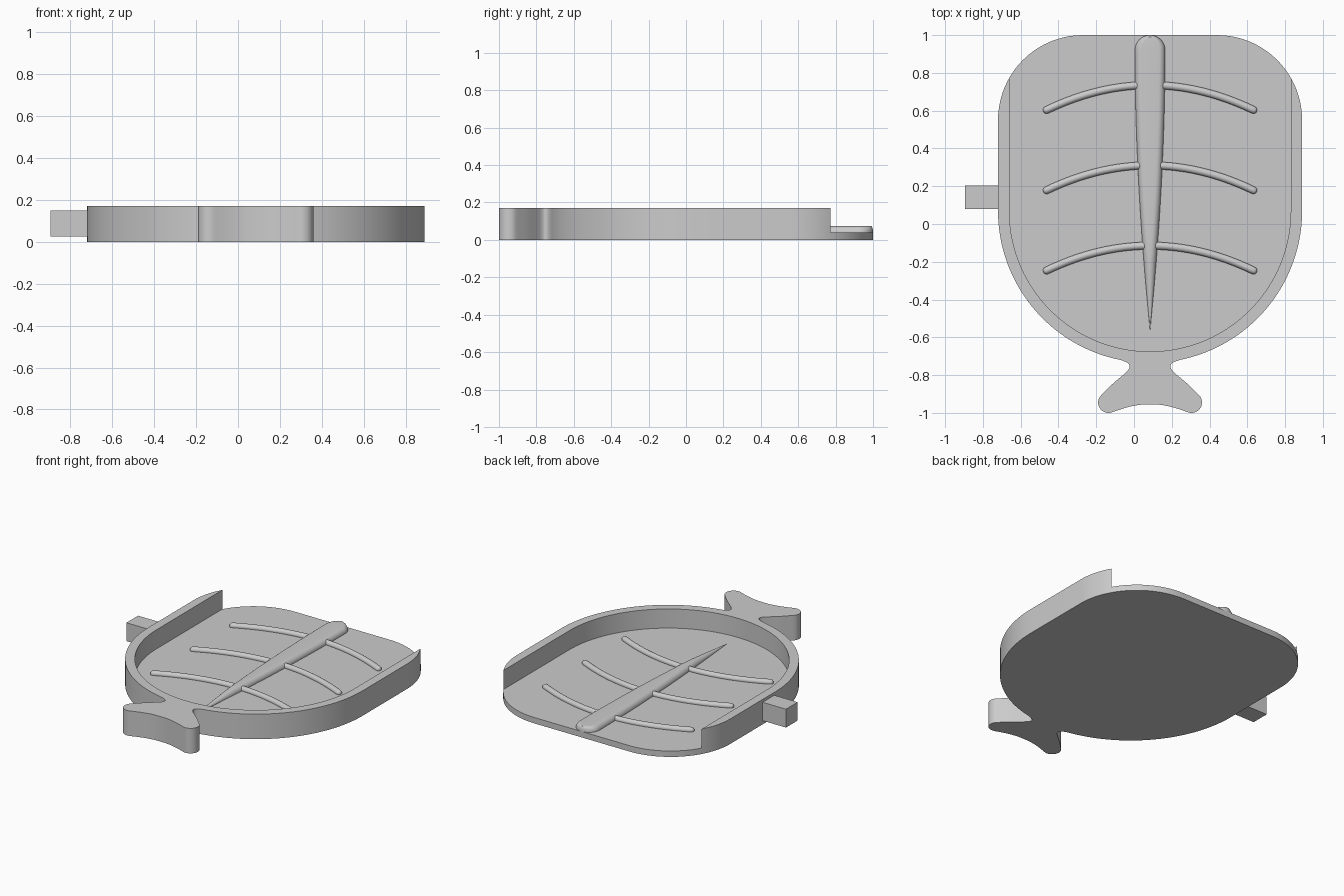
import bpy, bmesh
from math import sin, cos, pi, radians, sqrt, asin
from mathutils import Vector

if "Cube" in bpy.data.objects:
    bpy.data.objects.remove(bpy.data.objects["Cube"])

CX = 0.085            # symmetry line of the tray
R_OUT, R_IN = 0.805, 0.745
BOWL_Y = 0.07         # centre of the rounded front
FLOOR, TOP = 0.04, 0.17

grey = bpy.data.materials.new("plain grey")
grey.use_nodes = True
colour = (0.6, 0.6, 0.6, 1)
grey.diffuse_color = colour
grey.node_tree.nodes["Principled BSDF"].inputs["Base Color"].default_value = colour


def make_object(name, bm):
    bmesh.ops.recalc_face_normals(bm, faces=bm.faces)
    mesh = bpy.data.meshes.new(name)
    bm.to_mesh(mesh)
    bm.free()
    mesh.materials.append(grey)
    obj = bpy.data.objects.new(name, mesh)
    bpy.context.collection.objects.link(obj)
    return obj


def smooth(obj, angle=35):
    bpy.ops.object.select_all(action="DESELECT")
    obj.select_set(True)
    bpy.context.view_layer.objects.active = obj
    bpy.ops.object.shade_smooth_by_angle(angle=radians(angle))


def prism(name, outline, z0, z1):
    bm = bmesh.new()
    face = bm.faces.new([bm.verts.new((x + CX, y, z0)) for x, y in outline])
    ext = bmesh.ops.extrude_face_region(bm, geom=[face])["geom"]
    moved = [v for v in ext if isinstance(v, bmesh.types.BMVert)]
    bmesh.ops.translate(bm, verts=moved, vec=(0, 0, z1 - z0))
    return make_object(name, bm)


def arc(cx, cy, r, a0, a1, n):
    steps = [radians(a0 + (a1 - a0) * i / n) for i in range(n + 1)]
    return [(cx + r * cos(a), cy + r * sin(a)) for a in steps]


def spline(points, n=5):
    """Smooth curve through all the points."""
    p = [Vector(q) for q in [points[0]] + points + [points[-1]]]
    out = []
    for a, b, c, d in zip(p, p[1:], p[2:], p[3:]):
        for i in range(n):
            t = i / n
            v = 0.5 * (2 * b + (c - a) * t + (2 * a - 5 * b + 4 * c - d) * t ** 2
                       + (3 * b - a - 3 * c + d) * t ** 3)
            out.append(tuple(v))
    return out + [tuple(points[-1])]


def mirrored(half):
    """Close a half outline that starts and ends near the symmetry line."""
    return half + [(-x, y) for x, y in reversed(half) if x > 1e-5]


# Tray body with fish-tail grip: half outline from the back to the tail middle
neck_u = 0.185
neck_angle = -90 + asin(neck_u / R_OUT) * 180 / pi
half = arc(0.355, 0.55, 0.45, 90, 0, 20)
half += arc(0, BOWL_Y, R_OUT, 0, neck_angle, 36)
half += spline([half[-1], (0.15, -0.722), (0.12, -0.735), (0.108, -0.752),
                (0.115, -0.772), (0.14, -0.797), (0.2, -0.848), (0.255, -0.903)])[1:]
half += arc(0.22, -0.945, 0.055, 45, -110, 14)[1:]
half += spline([half[-1], (0.13, -0.973), (0.06, -0.958), (0, -0.955)])[1:]
tray = prism("tray_body", mirrored(half), 0, TOP)

# Hollow, open at the back
hollow = [(R_IN, 1.2)] + arc(0, BOWL_Y, R_IN, 0, -90, 44)
cutter = prism("hollow_cutter", mirrored(hollow), FLOOR, TOP + 0.2)
cutter.hide_render = True
cut = tray.modifiers.new("hollow", "BOOLEAN")
cut.operation, cut.solver, cut.object = "DIFFERENCE", "EXACT", cutter
bpy.context.view_layer.objects.active = tray
bpy.ops.object.modifier_apply(modifier=cut.name)
bpy.data.objects.remove(cutter)
smooth(tray)

# Side peg
bpy.ops.mesh.primitive_cube_add(size=1, location=(-0.8, 0.1425, 0.0875))
peg = bpy.context.object
peg.name = "side_peg"
peg.scale = (0.19, 0.125, 0.125)
peg.data.materials.append(grey)


# Tapering spine: rounded bar with a round back end and a pointed front end
def spine_width(y):
    if y > 0.92:
        return sqrt(max(0.08 ** 2 - (y - 0.92) ** 2, 0))
    t = (0.92 - y) / 1.48
    return 0.08 * (1 - t ** 1.9)


stations = [0.92 + 0.08 * sin(pi / 2 * (1 - i / 10)) for i in range(10)]
stations += [0.92 - 1.48 * i / 24 for i in range(25)]
bm = bmesh.new()
rings = []
for y in stations:
    w = max(spine_width(y), 0.001)
    r = min(w, 0.034)             # edge rounding
    side = [(w - r + r * cos(i * pi / 16), r * sin(i * pi / 16)) for i in range(9)]
    section = [(w, -0.01)] + side
    section += [(-x, z) for x, z in reversed(section)]
    rings.append([bm.verts.new((CX + x, y, FLOOR + z)) for x, z in section])
for a, b in zip(rings, rings[1:]):
    for i in range(len(a)):
        j = (i + 1) % len(a)
        bm.faces.new((a[i], a[j], b[j], b[i]))
bm.faces.new(rings[0])
bm.faces.new(rings[-1])
bmesh.ops.remove_doubles(bm, verts=bm.verts, dist=0.0001)
smooth(make_object("spine", bm), 50)


# Curved ribs with rounded tips
def rib(name, y_mid):
    span, sag, r = 0.565, 0.14, 0.02
    path = [Vector((CX + span * t, y_mid - sag * t * t, 0.045))
            for t in [i / 20 - 1 for i in range(41)]]
    bm = bmesh.new()
    rings = []

    def ring(p, tangent, radius):
        side = Vector((-tangent.y, tangent.x, 0))
        rings.append([bm.verts.new(p + radius * (cos(a) * side + sin(a) * Vector((0, 0, 1))))
                      for a in [k * pi / 8 for k in range(16)]])

    start = (path[1] - path[0]).normalized()
    end = (path[-1] - path[-2]).normalized()
    caps = [k * pi / 10 for k in range(1, 5)]
    for a in caps:
        ring(path[0] + start * r * (1 - cos(a)), start, r * sin(a))
    for i in range(1, 40):
        ring(path[i], (path[i + 1] - path[i - 1]).normalized(), r)
    for a in reversed(caps):
        ring(path[-1] - end * r * (1 - cos(a)), end, r * sin(a))
    for a, b in zip(rings, rings[1:]):
        for i in range(16):
            j = (i + 1) % 16
            bm.faces.new((a[i], a[j], b[j], b[i]))
    bm.faces.new(rings[0])
    bm.faces.new(rings[-1])
    smooth(make_object(name, bm), 60)


for name, y in (("back_rib", 0.735), ("middle_rib", 0.31), ("front_rib", -0.115)):
    rib(name, y)
